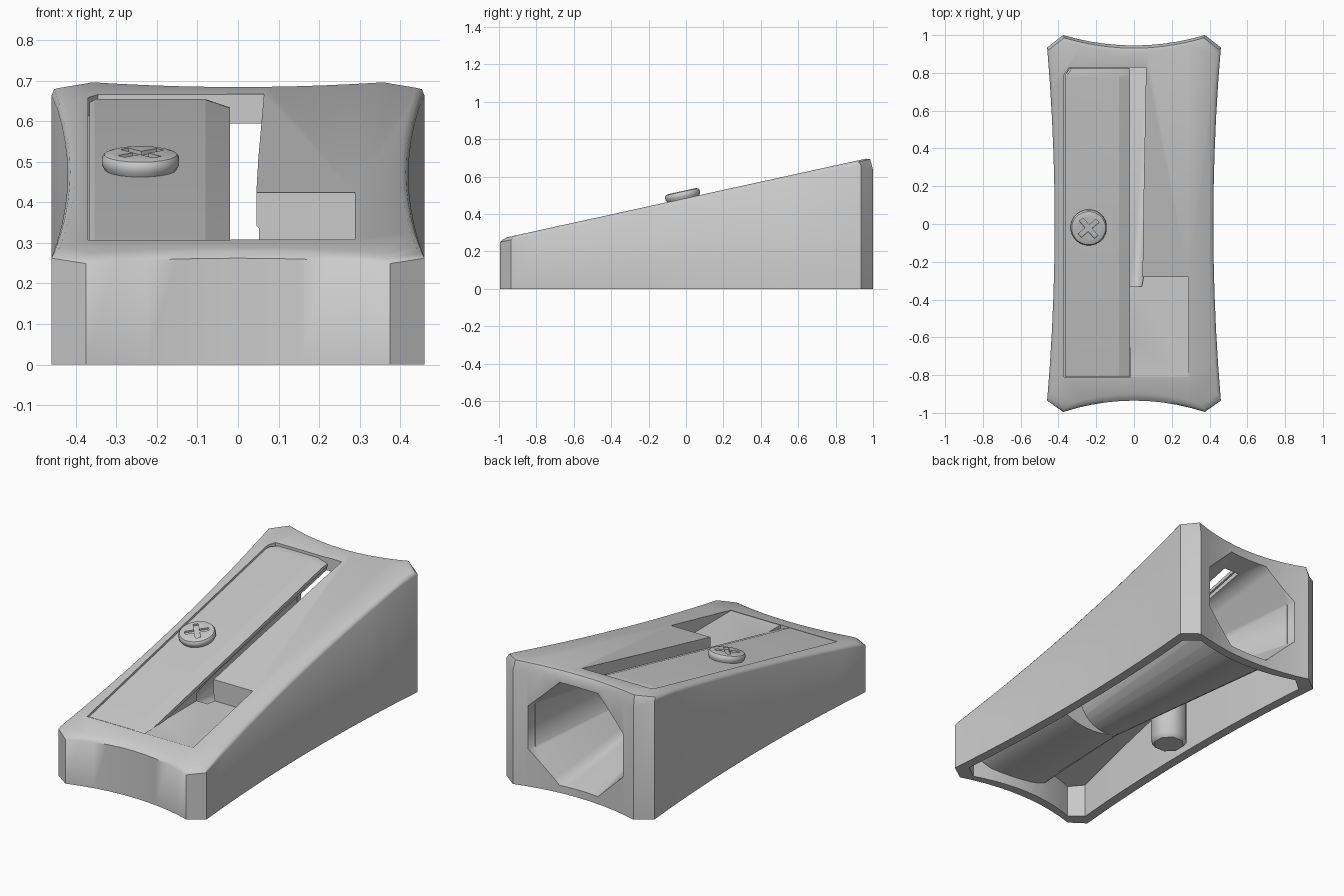
import bpy, bmesh, math
from mathutils import Matrix, Vector

if "Cube" in bpy.data.objects:
    bpy.data.objects.remove(bpy.data.objects["Cube"])

SLOPE = 0.219


def top(y):
    return 0.485 + SLOPE * y


def loft(name, rings):
    """Closed solid through rings with equal point counts."""
    bm = bmesh.new()
    vs = [[bm.verts.new(p) for p in r] for r in rings]
    n = len(vs[0])
    for a, b in zip(vs, vs[1:]):
        for i in range(n):
            j = (i + 1) % n
            bm.faces.new((a[i], a[j], b[j], b[i]))
    bm.faces.new(vs[0][::-1])
    bm.faces.new(vs[-1])
    bmesh.ops.recalc_face_normals(bm, faces=bm.faces)
    me = bpy.data.meshes.new(name)
    bm.to_mesh(me)
    bm.free()
    ob = bpy.data.objects.new(name, me)
    bpy.context.collection.objects.link(ob)
    return ob


def boolean(ob, tool, op):
    tool.hide_render = True
    m = ob.modifiers.new(op, 'BOOLEAN')
    m.operation, m.object, m.solver = op, tool, 'EXACT'
    bpy.context.view_layer.objects.active = ob
    bpy.ops.object.modifier_apply(modifier=m.name)
    bpy.data.objects.remove(tool)


def smooth(ob, deg):
    bpy.ops.object.select_all(action='DESELECT')
    ob.select_set(True)
    bpy.context.view_layer.objects.active = ob
    bpy.ops.object.shade_smooth_by_angle(angle=math.radians(deg))


def oval(y, xc, zc, rx, rz, n=32):
    # ring in the xz plane
    a = [2 * math.pi * (i + 0.5) / n for i in range(n)]
    return [(xc + rx * math.cos(t), y, zc + rz * math.sin(t)) for t in a]


def disc(z, r, n):
    a = [2 * math.pi * (i + 0.5) / n for i in range(n)]
    return [(r * math.cos(t), r * math.sin(t), z) for t in a]


def sloped(pts, low, high):
    # prism whose floor and lid follow the sloped top
    return [[(x, y, top(y) + d) for x, y in pts] for d in (low, high)]


# plan outline with waisted sides and chamfered corners
T = [-1 + i / 5 for i in range(11)]
outline = [(0.375 * t, -0.935 - 0.06 * t * t) for t in T]
outline += [(0.42 + 0.04 * t * t, 0.935 * t) for t in T]
outline += [(-0.375 * t, 0.945 + 0.055 * t * t) for t in T]
outline += [(-0.42 - 0.04 * t * t, -0.935 * t) for t in T]


def scaled(sx, sy):
    return [(x * sx, y * sy) for x, y in outline]


def on_slope(pts, drop):
    return [(x, y, top(y) - drop) for x, y in pts]


def rim(pts, amount):
    # top edge rounding, strongest at the back corners
    out = []
    for x, y in pts:
        drop = 0.018 + max(0, y - 0.92) * 0.65
        out.append((x, y, top(y) - drop * amount))
    return out


# wedge body with rounded top edge
body = loft("sharpener_body", [
    [(x, y, 0) for x, y in outline],
    rim(outline, 1.0),
    on_slope(scaled(0.985, 0.985), 0.008),
    on_slope(scaled(0.955, 0.962), 0.0)])

# hollow underside
inner = scaled(0.875, 0.945)
boolean(body, loft("cavity", [[(x, y, -0.1) for x, y in inner],
                              on_slope(inner, 0.1)]), 'DIFFERENCE')

# pencil tube and shavings ramp inside
boolean(body, loft("tube", [oval(-0.27, 0, 0.24, 0.17, 0.16),
                            oval(0.93, 0, 0.328, 0.326, 0.326)]), 'UNION')
boolean(body, loft("ramp", [oval(-0.91, 0.1, 0.15, 0.26, 0.09),
                            oval(-0.24, 0.1, 0.225, 0.27, 0.165)]), 'UNION')

# octagonal conical pencil hole
boolean(body, loft("pencil_hole", [oval(-0.33, 0, 0.315, 0.045, 0.045, 8),
                                   oval(1.05, 0, 0.332, 0.333, 0.333, 8)]), 'DIFFERENCE')

# blade recess, cutting slot and shavings window
recess = [(-0.37, -0.81), (-0.018, -0.81), (-0.018, 0.826), (-0.345, 0.826), (-0.37, 0.79)]
boolean(body, loft("recess", sloped(recess, -0.045, 0.2)), 'DIFFERENCE')
slot = [(-0.03, -0.3), (0.045, -0.3), (0.05, 0.1), (0.064, 0.828), (-0.03, 0.828)]
boolean(body, loft("slot", sloped(slot, -0.12, 0.2)), 'DIFFERENCE')
window = [(-0.025, -0.809), (0.288, -0.809), (0.288, -0.28), (-0.025, -0.28)]
boolean(body, loft("window", [[(x, y, z) for x, y in window]
                              for z in (0.305, 0.7)]), 'DIFFERENCE')
smooth(body, 46)


# blade with ground cutting edge and chamfered back end
def blade_ring(y, left, drop):
    prof = [(left, -0.044), (left, -0.008 - drop), (left + 0.012, -0.001 - drop),
            (-0.08, -0.001 - drop), (-0.02, -0.024 - drop * 0.6), (-0.02, -0.044)]
    return [(x, y, top(y) + d) for x, d in prof]


blade = loft("blade", [blade_ring(-0.807, -0.366, 0), blade_ring(0.77, -0.366, 0),
                       blade_ring(0.79, -0.364, 0.003), blade_ring(0.823, -0.342, 0.012)])
smooth(blade, 20)

# screw head with cross recess
screw = loft("screw_head", [disc(-0.01, 0.085, 24), disc(0.008, 0.096, 24),
                            disc(0.024, 0.096, 24), disc(0.033, 0.09, 24),
                            disc(0.037, 0.078, 24)])
arm, w = 0.062, 0.013
cross = [(w, w), (w, arm), (-w, arm), (-w, w), (-arm, w), (-arm, -w),
         (-w, -w), (-w, -arm), (w, -arm), (w, -w), (arm, -w), (arm, w)]
spin = Matrix.Rotation(math.radians(40), 4, 'Z')
boolean(screw, loft("cross", [[spin @ Vector((x, y, z)) for x, y in cross]
                              for z in (0.027, 0.1)]), 'DIFFERENCE')
screw.data.transform(Matrix.Translation((-0.24, -0.015, top(-0.015) + 0.004))
                     @ Matrix.Rotation(math.atan(SLOPE), 4, 'X'))
smooth(screw, 35)

# screw post under the blade
post = loft("screw_post", [disc(0.0, 0.08, 8), disc(0.025, 0.1, 8), disc(0.41, 0.1, 8)])
post.data.transform(Matrix.Translation((-0.25, -0.01, 0)))
smooth(post, 46)
